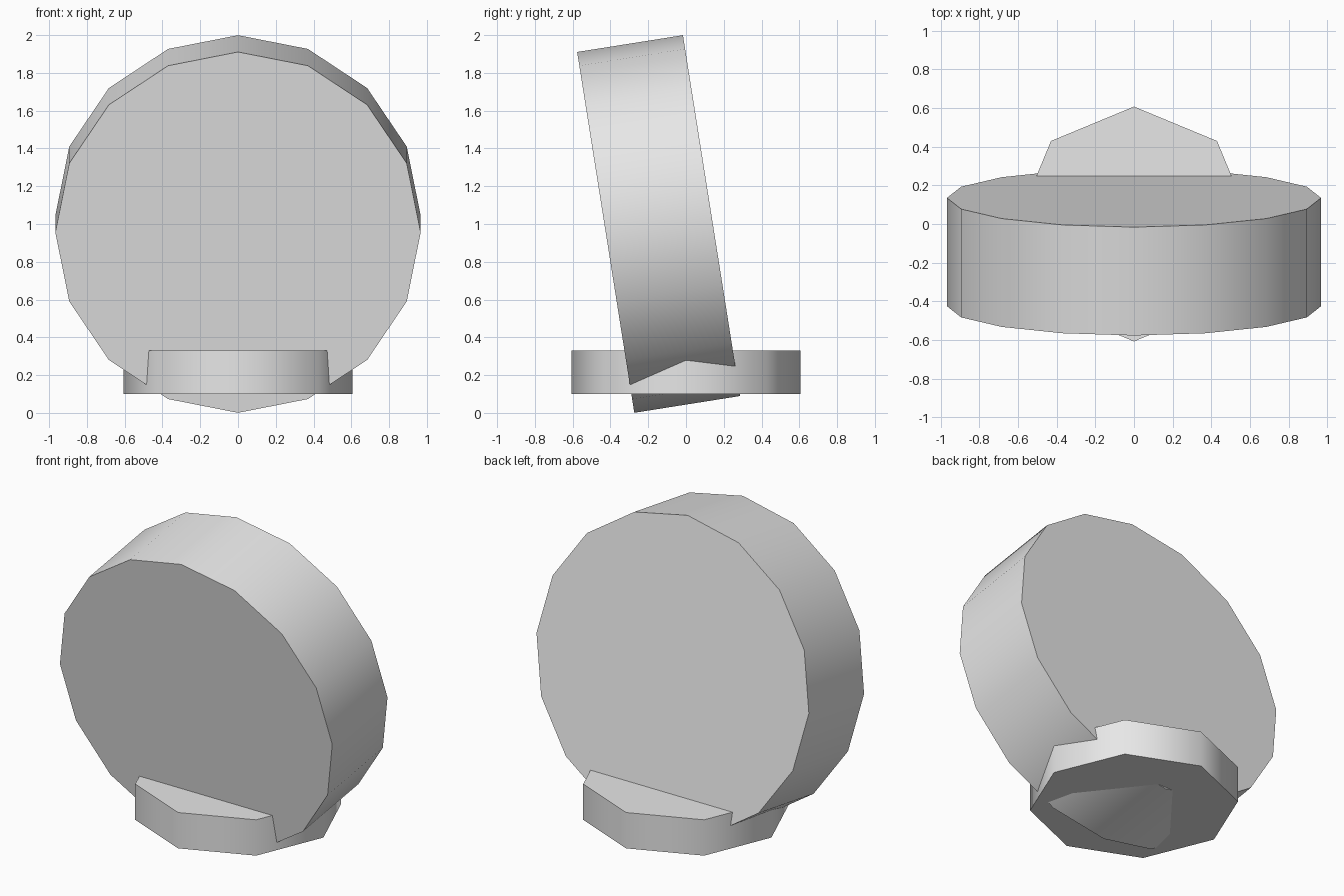
import bpy
import math

cube = bpy.data.objects.get("Cube")
if cube:
    bpy.data.objects.remove(cube, do_unlink=True)

# Single grey material
grey = bpy.data.materials.new("plain_grey")
grey.use_nodes = True
color = (0.8, 0.8, 0.8, 1)
grey.diffuse_color = color
grey.node_tree.nodes["Principled BSDF"].inputs["Base Color"].default_value = color


def prism(name, sides, radius, depth, location, tilt=0):
    """Closed cylinder with a smooth wall and crisp rims."""
    bpy.ops.mesh.primitive_cylinder_add(
        vertices=sides, radius=radius, depth=depth,
        location=location, rotation=(math.radians(tilt), 0, 0))
    obj = bpy.context.object
    obj.name = name
    obj.data.materials.append(grey)
    bpy.ops.object.shade_smooth_by_angle(angle=math.radians(60))
    return obj


# Large drum on edge, its top leaning forward
prism("tilted_drum", 16, 0.967, 0.567, (0, -0.145, 1.0), tilt=-81)

# Low octagonal foot that the drum passes through
prism("octagonal_base", 8, 0.607, 0.23, (0, 0, 0.215))
